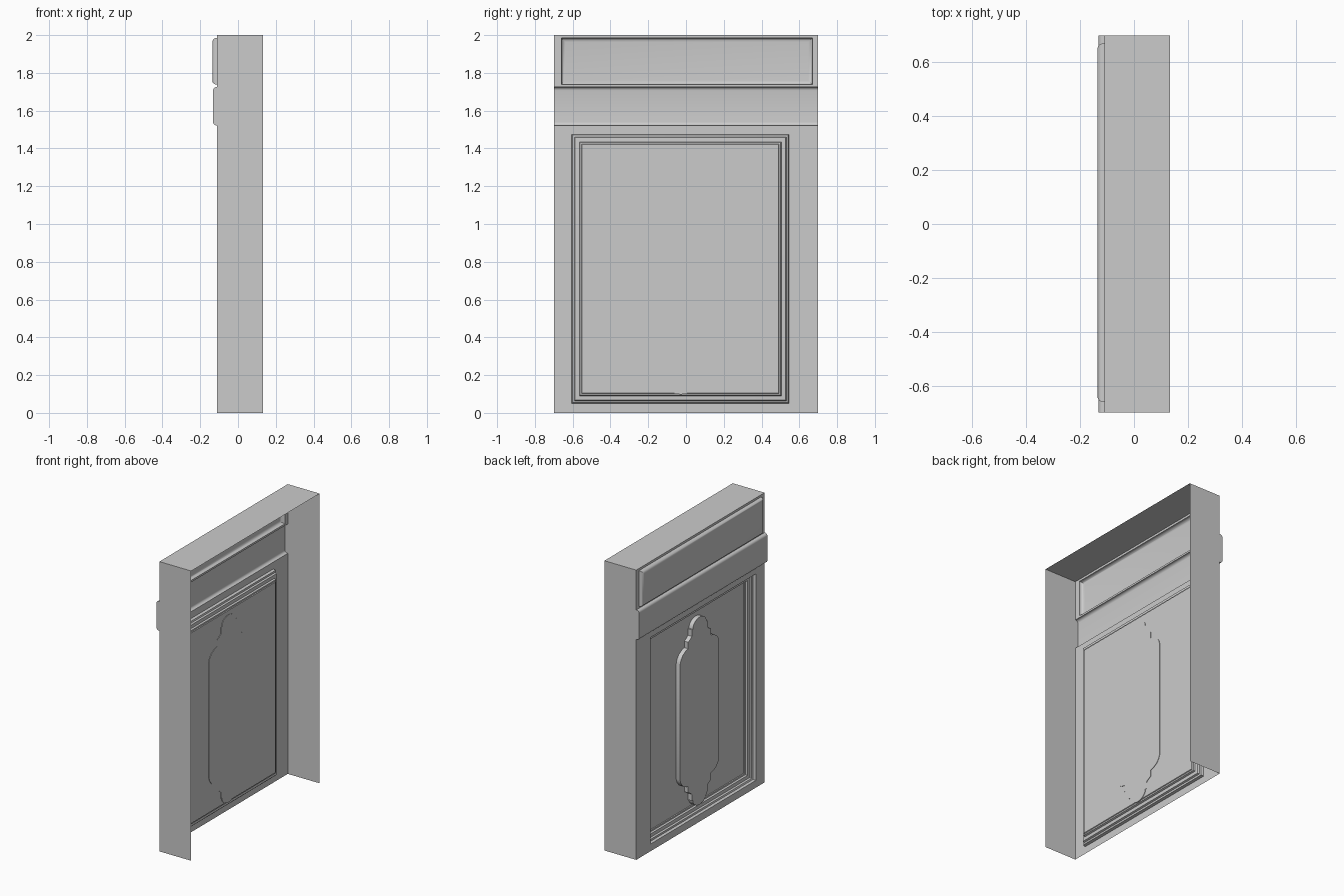
import bpy, bmesh, math

if "Cube" in bpy.data.objects:
    bpy.data.objects.remove(bpy.data.objects["Cube"])

W, XF, XB = 0.70, -0.11, 0.133   # half width, front sheet, open back edge


def make(name, verts, faces, angle=35):
    me = bpy.data.meshes.new(name)
    me.from_pydata(verts, [], faces)
    ob = bpy.data.objects.new(name, me)
    bpy.context.collection.objects.link(ob)
    bpy.ops.object.select_all(action='DESELECT')
    ob.select_set(True)
    bpy.context.view_layer.objects.active = ob
    bpy.ops.object.shade_smooth_by_angle(angle=math.radians(angle))
    return ob


def relief(name, outer, rect, profile):
    """Flat sheet 'outer' whose rectangle 'rect' steps through (inset, x) rings."""
    loops = [(*outer, XF)]
    y0, y1, z0, z1 = rect
    loops += [(y0 + i, y1 - i, z0 + i, z1 - i, x) for i, x in profile]
    verts, faces = [], []
    for a, b, c, d, x in loops:
        verts += [(x, a, c), (x, a, d), (x, b, d), (x, b, c)]
    for r in range(len(loops) - 1):
        for k in range(4):
            n = (k + 1) % 4
            faces.append((4*r + k, 4*r + n, 4*r + 4 + n, 4*r + 4 + k))
    last = 4 * (len(loops) - 1)
    faces.append(tuple(last + k for k in range(4)))
    return make(name, verts, faces)


def extrude(name, pts, d0, d1, place, caps):
    """Run a 2D profile between two depths."""
    n = len(pts)
    verts = [place(p, d) for d in (d0, d1) for p in pts]
    closed = caps == 'closed'
    faces = [(k, (k + 1) % n, n + (k + 1) % n, n + k)
             for k in range(n if closed else n - 1)]
    faces += [tuple(reversed(range(n))), tuple(range(n, 2 * n))]
    return make(name, verts, faces)


# Lower sheet with the stepped recessed panel
relief("lower_panel", (-W, W, 0, 1.52), (-0.605, 0.545, 0.05, 1.475),
       [(0, XF), (0.004, -0.092), (0.014, -0.088), (0.018, -0.076),
        (0.040, -0.074), (0.044, -0.062), (0.052, -0.060), (0.055, -0.055)])

# Upper sheet with the rounded raised panel
arc = [(0.022 * (1 - math.cos(t)), -0.115 - 0.021 * math.sin(t))
       for t in [math.radians(90 * k / 6) for k in range(7)]]
relief("upper_panel", (-W, W, 1.73, 2.0), (-0.66, 0.67, 1.738, 1.985),
       [(0, XF)] + arc)

# Rounded hollow band across the full width
r, xo, zb, zt = 0.018, -0.132, 1.522, 1.725
band = [(XF, 1.52), (XF, zb)]
for zc, a0 in ((zb + r, -90), (zt - r, 0)):
    for k in range(6):
        t = math.radians(a0 + 18 * k)
        band.append((xo + r - r * math.cos(t), zc + r * math.sin(t)))
band += [(XF, zt), (XF, 1.73)]
extrude("front_band", band, W, -W, lambda p, d: (p[0], d, p[1]), 'open')

# Ornamental plaque set through the recessed panel
corner = [(0.213, 0.40), (0.205, 0.425), (0.185, 0.45), (0.155, 0.468),
          (0.125, 0.475), (0.125, 0.520), (0.105, 0.530), (0.085, 0.545),
          (0.085, 0.590)]
corner += [(0.075 * math.cos(t), 0.59 + 0.057 * math.sin(t))
           for t in [math.radians(15 * k) for k in range(7)]]
half = corner + [(-y, z) for y, z in reversed(corner[:-1])]
outline = half + [(-y, -z) for y, z in half]
extrude("plaque", outline, -0.085, -0.052,
        lambda p, d: (d, p[0] - 0.028, p[1] + 0.745), 'closed')

# Top and side returns, open at the back and bottom
shell = [(-W, 0), (-W, 2), (W, 2), (W, 0)]
make("side_and_top_returns", [(x, y, z) for x in (XF, XB) for y, z in shell],
     [(k, k + 1, 5 + k, 4 + k) for k in range(3)])

# Consistent outward faces on the closed plaque
for name in ("plaque",):
    me = bpy.data.objects[name].data
    bm = bmesh.new()
    bm.from_mesh(me)
    bmesh.ops.recalc_face_normals(bm, faces=bm.faces)
    bm.to_mesh(me)
    bm.free()

# Returns face outward
me = bpy.data.objects["side_and_top_returns"].data
if me.polygons[1].normal.z < 0:
    me.flip_normals()
